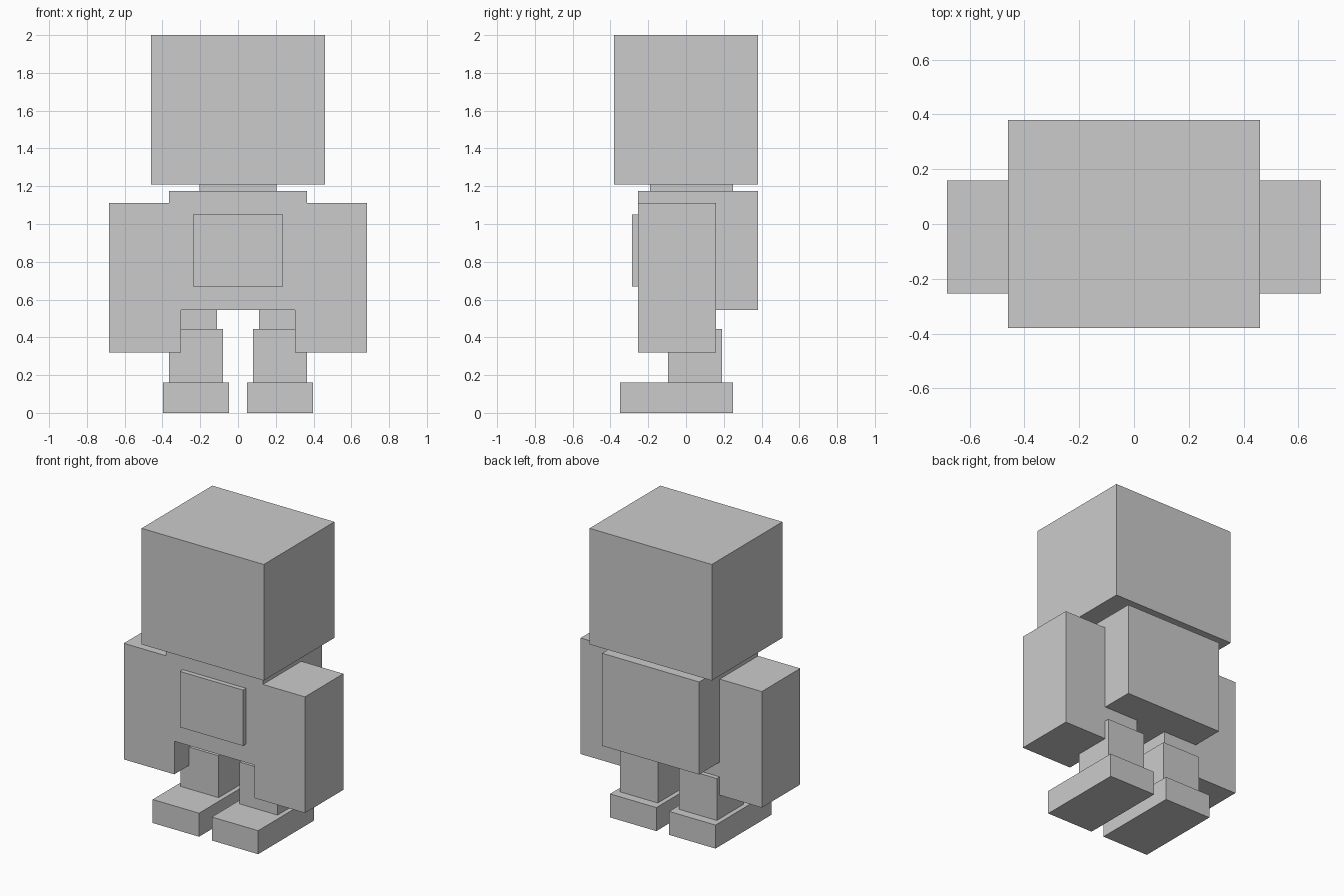
import bpy

if "Cube" in bpy.data.objects:
    bpy.data.objects.remove(bpy.data.objects["Cube"])


def box(name, x, y, z):
    """Flat-sided box from its (min, max) range along each axis."""
    bpy.ops.mesh.primitive_cube_add(size=1, location=[(a + b) / 2 for a, b in (x, y, z)])
    obj = bpy.context.object
    obj.name = obj.data.name = name
    obj.scale = [b - a for a, b in (x, y, z)]
    bpy.ops.object.transform_apply(location=False, rotation=False, scale=True)
    return obj


# Head, neck and body
box("head", (-0.46, 0.46), (-0.38, 0.38), (1.21, 2.0))
box("neck", (-0.203, 0.203), (-0.19, 0.25), (1.175, 1.21))
box("torso", (-0.365, 0.365), (-0.254, 0.38), (0.545, 1.175))
box("chest_panel", (-0.238, 0.238), (-0.286, -0.254), (0.67, 1.05))

# Limbs, given for the +x side and mirrored to the other
limbs = {
    "arm": ((0.302, 0.682), (-0.254, 0.159), (0.32, 1.11)),
    "upper_leg": ((0.111, 0.333), (-0.063, 0.159), (0.445, 0.545)),
    "lower_leg": ((0.079, 0.365), (-0.095, 0.19), (0.16, 0.445)),
    "foot": ((0.048, 0.397), (-0.35, 0.25), (0.0, 0.16)),
}
for part, (x, y, z) in limbs.items():
    box(part + "_left", x, y, z)
    box(part + "_right", (-x[1], -x[0]), y, z)
